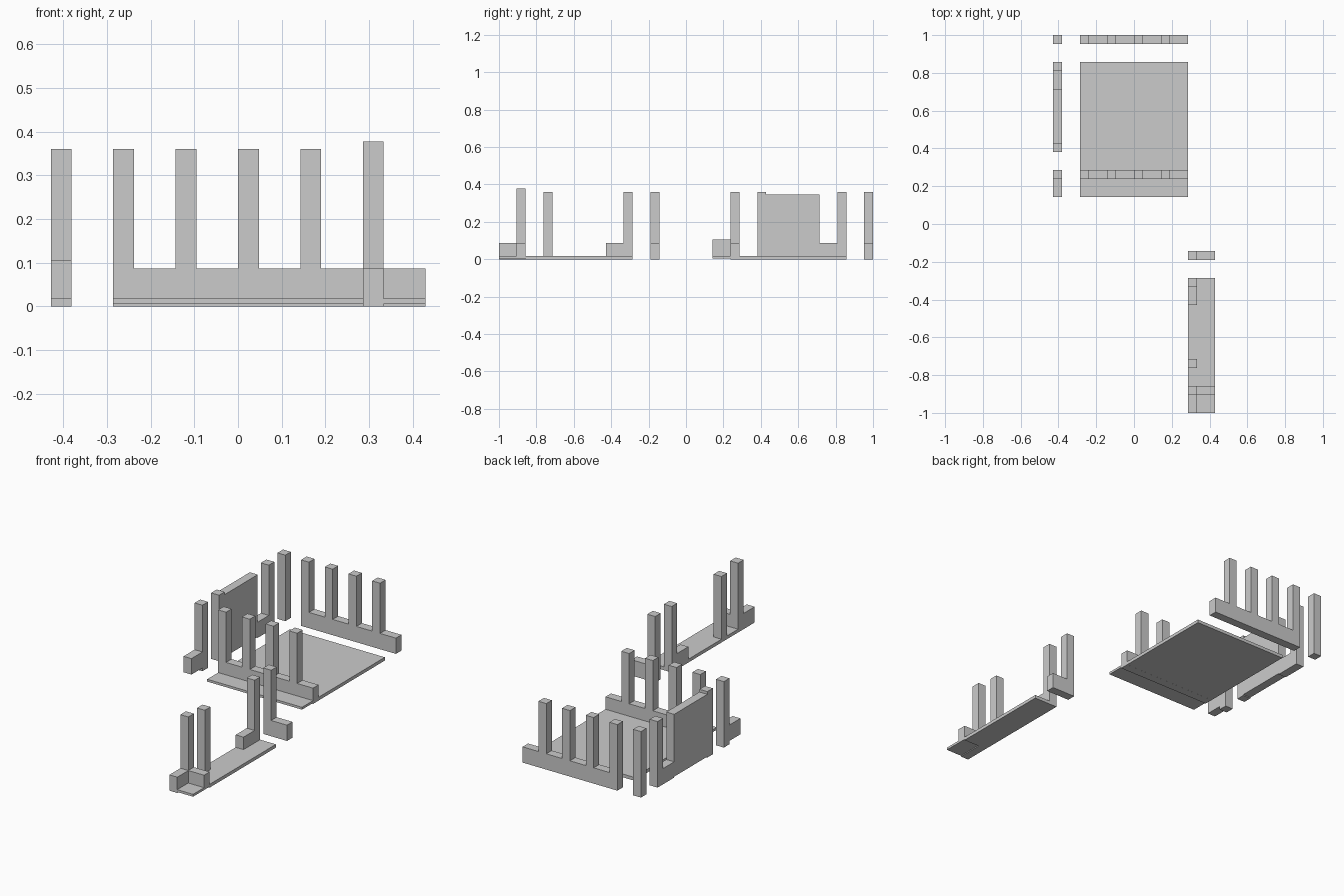
import bpy, bmesh

if "Cube" in bpy.data.objects:
    bpy.data.objects.remove(bpy.data.objects["Cube"])

T = 0.0476          # post and rail thickness
P = 0.143           # grid pitch
H, R = 0.36, 0.086  # post and rail heights


def boxes(name, parts):
    """One object from boxes given as (x0, x1, y0, y1, z0, z1)."""
    bm = bmesh.new()
    for x0, x1, y0, y1, z0, z1 in parts:
        geo = bmesh.ops.create_cube(bm, size=1.0)
        for v in geo["verts"]:
            v.co = ((x0 + x1) / 2 + v.co.x * (x1 - x0),
                    (y0 + y1) / 2 + v.co.y * (y1 - y0),
                    (z0 + z1) / 2 + v.co.z * (z1 - z0))
    me = bpy.data.meshes.new(name)
    bm.to_mesh(me)
    bm.free()
    ob = bpy.data.objects.new(name, me)
    bpy.context.collection.objects.link(ob)
    return ob


# Long railings: four posts joined by low rail sections
def railing(name, y):
    parts = []
    for i in range(4):
        x = (i - 2) * P
        parts.append((x, x + T, y, y + T, 0, H))
        parts.append((x + T, x + P, y, y + T, 0, R))
    boxes(name, parts)


railing("back_railing", 1 - T)
railing("front_railing", 0.238)

# Main floor with its slightly raised front strip
X = 2 * P
boxes("main_floor", [(-X, X, 0.286, 0.857, 0, 0.018)])
boxes("main_floor_front_strip", [(-X, X, 0.143, 0.286, 0.005, 0.018)])

# Left side: corner post, wall panel with posts, and front post with block
L0, L1 = -0.4286, -0.381
boxes("left_corner_post", [(L0, L1, 1 - T, 1, 0, H)])
boxes("left_wall", [
    (L0, L1, 0.381, 0.4286, 0, H),
    (L0, L1, 0.4286, 0.714, 0.005, 0.345),
    (L0, L1, 0.714, 0.8095, 0, R),
    (L0, L1, 0.8095, 0.857, 0, H),
])
boxes("left_front_post", [
    (L0, L1, 0.238, 0.286, 0, H),
    (L0, L1, 0.143, 0.238, 0.018, 0.105),
])

# Detached narrow floor
A, B, C = 2 * P, 2 * P + T, 3 * P
boxes("side_floor", [(A, C, -0.857, -0.286, 0, 0.018)])
boxes("side_floor_front_strip", [(A, C, -1, -0.857, 0.005, 0.018)])

# Posts and rails along the narrow floor
boxes("side_corner_railing", [
    (A, B, -0.905, -0.857, 0, 0.378),
    (B, C, -0.905, -0.857, 0.005, R),
    (A, B, -1, -0.905, 0, R),
])
boxes("side_middle_post", [(A, B, -0.762, -0.714, 0, H)])
boxes("side_rear_post", [
    (A, B, -0.333, -0.286, 0, H),
    (A, B, -0.4286, -0.333, 0, R),
])
boxes("side_back_railing", [
    (A, B, -0.1905, -0.143, 0, H),
    (B, C, -0.1905, -0.143, 0, R),
])
